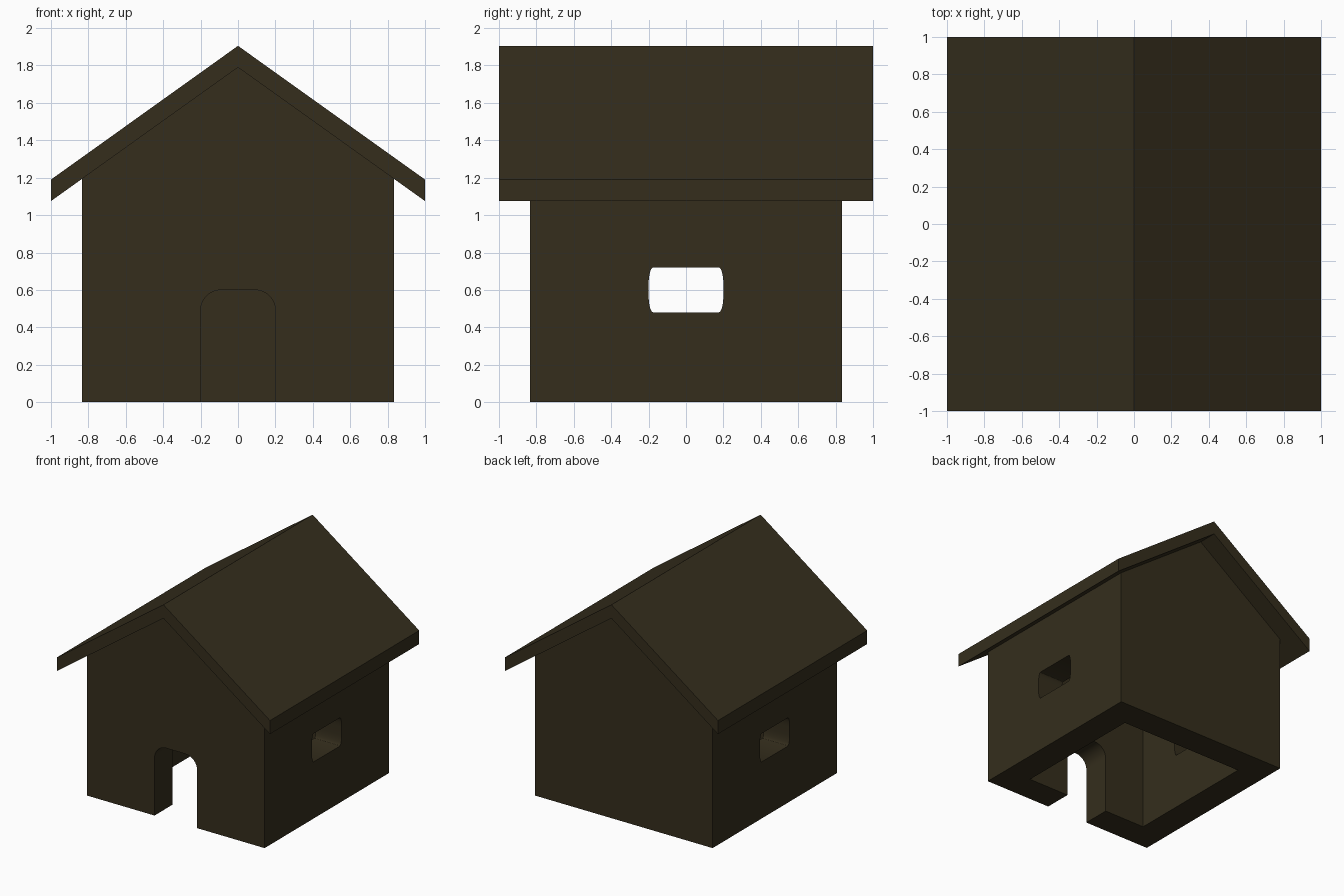
import bpy, bmesh
from math import sin, cos, pi

if "Cube" in bpy.data.objects:
    bpy.data.objects.remove(bpy.data.objects["Cube"])

mat = bpy.data.materials.new("dark_wood")
mat.diffuse_color = (0.035, 0.027, 0.012, 1)
mat.use_nodes = True
mat.node_tree.nodes["Principled BSDF"].inputs["Base Color"].default_value = mat.diffuse_color


def prism(name, profile, depth0, depth1, axis='y'):
    """Extrude a 2D profile (u, z) along y, or along x when axis is 'x'."""
    place = (lambda u, z, d: (u, d, z)) if axis == 'y' else (lambda u, z, d: (d, u, z))
    bm = bmesh.new()
    a = [bm.verts.new(place(u, z, depth0)) for u, z in profile]
    b = [bm.verts.new(place(u, z, depth1)) for u, z in profile]
    n = len(profile)
    bm.faces.new(a)
    bm.faces.new(b[::-1])
    for i in range(n):
        j = (i + 1) % n
        bm.faces.new((a[i], b[i], b[j], a[j]))
    bmesh.ops.recalc_face_normals(bm, faces=bm.faces)
    mesh = bpy.data.meshes.new(name)
    bm.to_mesh(mesh)
    bm.free()
    mesh.materials.append(mat)
    ob = bpy.data.objects.new(name, mesh)
    bpy.context.collection.objects.link(ob)
    return ob


def arc(cx, cz, rx, rz, start, steps=8):
    return [(cx + rx * cos(start + pi / 2 * i / steps),
             cz + rz * sin(start + pi / 2 * i / steps)) for i in range(steps + 1)]


def gable(half, bottom, peak):
    eave = peak - SLOPE * half
    return [(-half, bottom), (half, bottom), (half, eave), (0, peak), (-half, eave)]


def cut(target, cutter):
    m = target.modifiers.new(cutter.name, 'BOOLEAN')
    m.operation = 'DIFFERENCE'
    m.solver = 'EXACT'
    m.object = cutter
    cutter.hide_render = True
    cutter.hide_set(True)


SLOPE, W, INNER = 0.715, 0.833, 0.592

# walls with gable ends
walls = prism("walls", gable(W, 0, 1.79), -W, W)

# hollow room, open at the bottom
room = prism("room_cutter", gable(INNER, -0.1, 1.495), -INNER, INNER)

# doorway with rounded top corners, front only
door = prism("door_cutter",
             [(-0.2, -0.2), (0.2, -0.2)]
             + arc(0.09, 0.49, 0.11, 0.11, 0) + arc(-0.09, 0.49, 0.11, 0.11, pi / 2),
             -1.0, -0.4)

# windows through both side walls
window = prism("window_cutter",
               arc(0.175, 0.63, 0.025, 0.09, 0) + arc(-0.175, 0.63, 0.025, 0.09, pi / 2)
               + arc(-0.175, 0.57, 0.025, 0.09, pi) + arc(0.175, 0.57, 0.025, 0.09, 3 * pi / 2),
               -1.0, 1.0, 'x')

for c in (room, door, window):
    cut(walls, c)

# bake the cuts and remove the cutters
bpy.context.view_layer.update()
baked = bpy.data.meshes.new_from_object(
    walls.evaluated_get(bpy.context.evaluated_depsgraph_get()))
walls.modifiers.clear()
walls.data = baked
for c in (room, door, window):
    bpy.data.objects.remove(c)

# roof: a folded slab overhanging on all sides
roof = prism("roof", [(-1, 1.075), (0, 1.79), (1, 1.075), (1, 1.19), (0, 1.905), (-1, 1.19)], -1, 1)

# round the door and window corners, keep the rest sharp
for ob in (walls, roof):
    ob.select_set(True)
bpy.context.view_layer.objects.active = walls
bpy.ops.object.shade_smooth_by_angle(angle=pi / 7)
